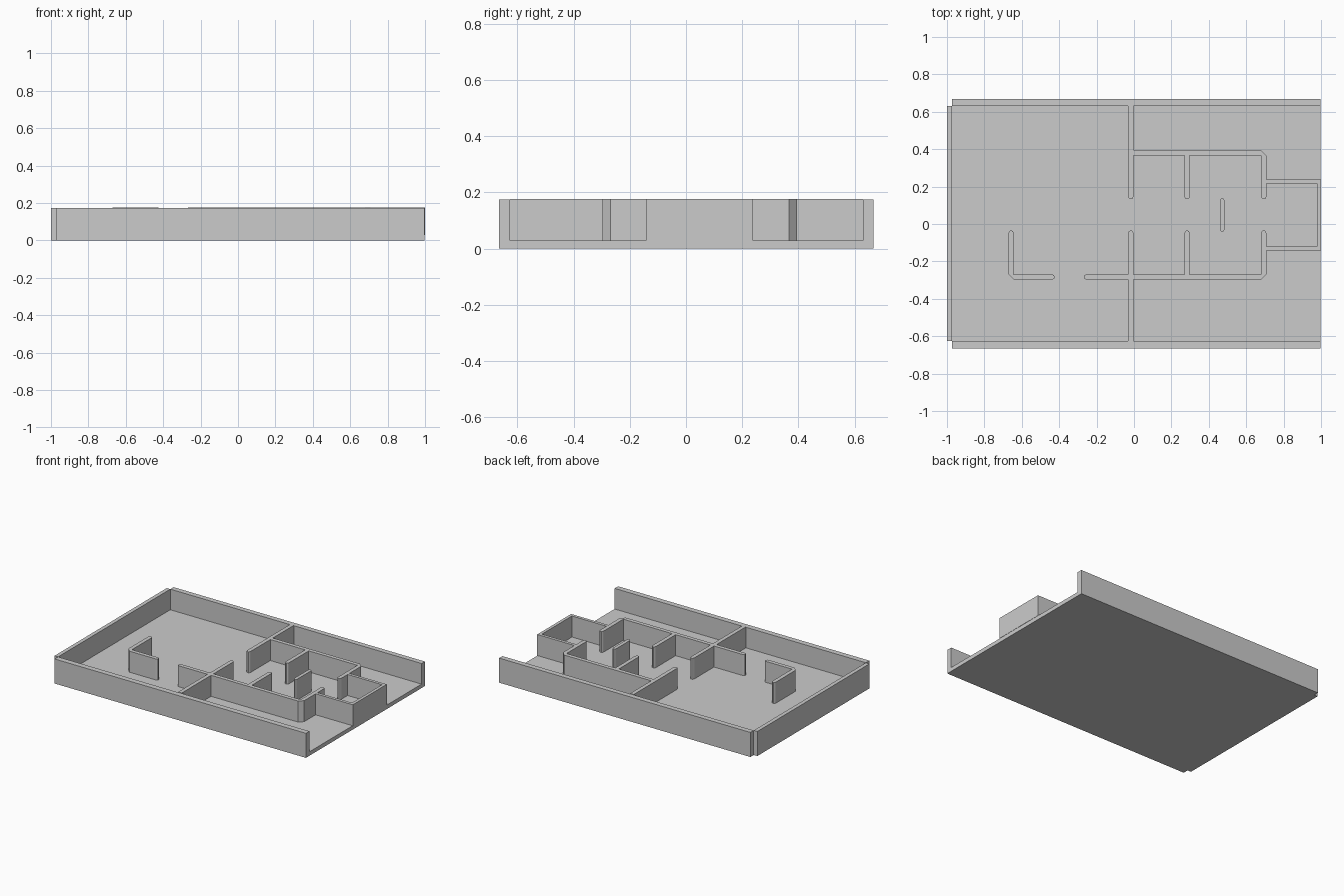
import bpy, bmesh
from mathutils import Vector

if "Cube" in bpy.data.objects:
    bpy.data.objects.remove(bpy.data.objects["Cube"])

FLOOR, RIM, TOP = 0.028, 0.174, 0.177   # floor thickness, outer wall and inner wall heights
YC = 0.0485                             # inner rooms mirror about this line
T = 0.028                               # inner wall thickness


def prism(name, outline, z0, z1):
    bm = bmesh.new()
    face = bm.faces.new([bm.verts.new((x, y, z0)) for x, y in outline])
    ext = bmesh.ops.extrude_face_region(bm, geom=[face])
    new = [v for v in ext["geom"] if isinstance(v, bmesh.types.BMVert)]
    bmesh.ops.translate(bm, vec=(0, 0, z1 - z0), verts=new)
    bmesh.ops.recalc_face_normals(bm, faces=bm.faces)
    mesh = bpy.data.meshes.new(name)
    bm.to_mesh(mesh)
    bm.free()
    ob = bpy.data.objects.new(name, mesh)
    bpy.context.collection.objects.link(ob)
    return ob


def box(name, x0, x1, y0, y1, z0, z1):
    return prism(name, [(x0, y0), (x1, y0), (x1, y1), (x0, y1)], z0, z1)


def wall(name, path, round_start=False, round_end=True, t=T, chamfer=True):
    """Thickened path with optional rounded ends and chamfered outer corners."""
    h = t / 2
    pts = [Vector(p) for p in path]
    dirs = [(b - a).normalized() for a, b in zip(pts, pts[1:])]
    perp = lambda d: Vector((-d.y, d.x))

    def side(s):
        out = []
        for i, p in enumerate(pts[1:-1]):
            d, e = dirs[i], dirs[i + 1]
            miter = p + (perp(d) + perp(e)) * s * h
            if chamfer and s * d.cross(e) < 0:
                out += [miter - d * t, miter + e * t]
            else:
                out.append(miter)
        return out

    def cap(p, d, rounded):             # runs from left to right of direction d
        n = perp(d)
        if not rounded:
            return [p + n * h, p - n * h]
        return [p - d * h + n * h, p - d * h * .3 + n * h * .75, p + n * h * .35,
                p - n * h * .35, p - d * h * .3 - n * h * .75, p - d * h - n * h]

    outline = (side(1) + cap(pts[-1], dirs[-1], round_end)
               + side(-1)[::-1] + cap(pts[0], -dirs[0], round_start))
    return prism(name, outline, FLOOR, TOP)


# floor and outer walls, open on the right
box("floor", -0.972, 0.998, -0.628, 0.63, 0, FLOOR)
box("left_outer_wall", -1, -0.972, -0.626, 0.63, 0, RIM)
box("front_outer_wall", -0.972, 0.998, -0.665, -0.626, 0, RIM)
box("back_outer_wall", -0.972, 0.998, 0.63, 0.667, 0, RIM)

# mirrored inner walls around the corridor
for label, s in (("back", 1), ("front", -1)):
    far = YC + s * 0.332                # centre of the long wall
    near = YC + s * 0.084               # doorway ends
    outer = 0.63 if s > 0 else -0.626
    wall(label + "_dividing_wall", [(-0.017, outer), (-0.017, near)])
    wall(label + "_room_wall", [(-0.003, far), (0.694, far), (0.694, near)])
    wall(label + "_partition", [(0.284, far - s * T / 2), (0.284, near)])

# front wall carries on to the left of the divider
front = YC - 0.332
wall("front_wall_extension", [(-0.031, front), (-0.267, front)])

# free-standing pieces
wall("corner_screen", [(-0.657, YC - 0.084), (-0.657, front), (-0.425, front)], round_start=True)
wall("middle_screen", [(0.472, -0.04), (0.472, 0.137)], round_start=True, t=0.024)

# end room projecting to the right edge
wall("end_room_wall", [(0.708, 0.227), (0.989, 0.227), (0.989, -0.131), (0.708, -0.131)],
     round_end=False, t=0.022, chamfer=False)
